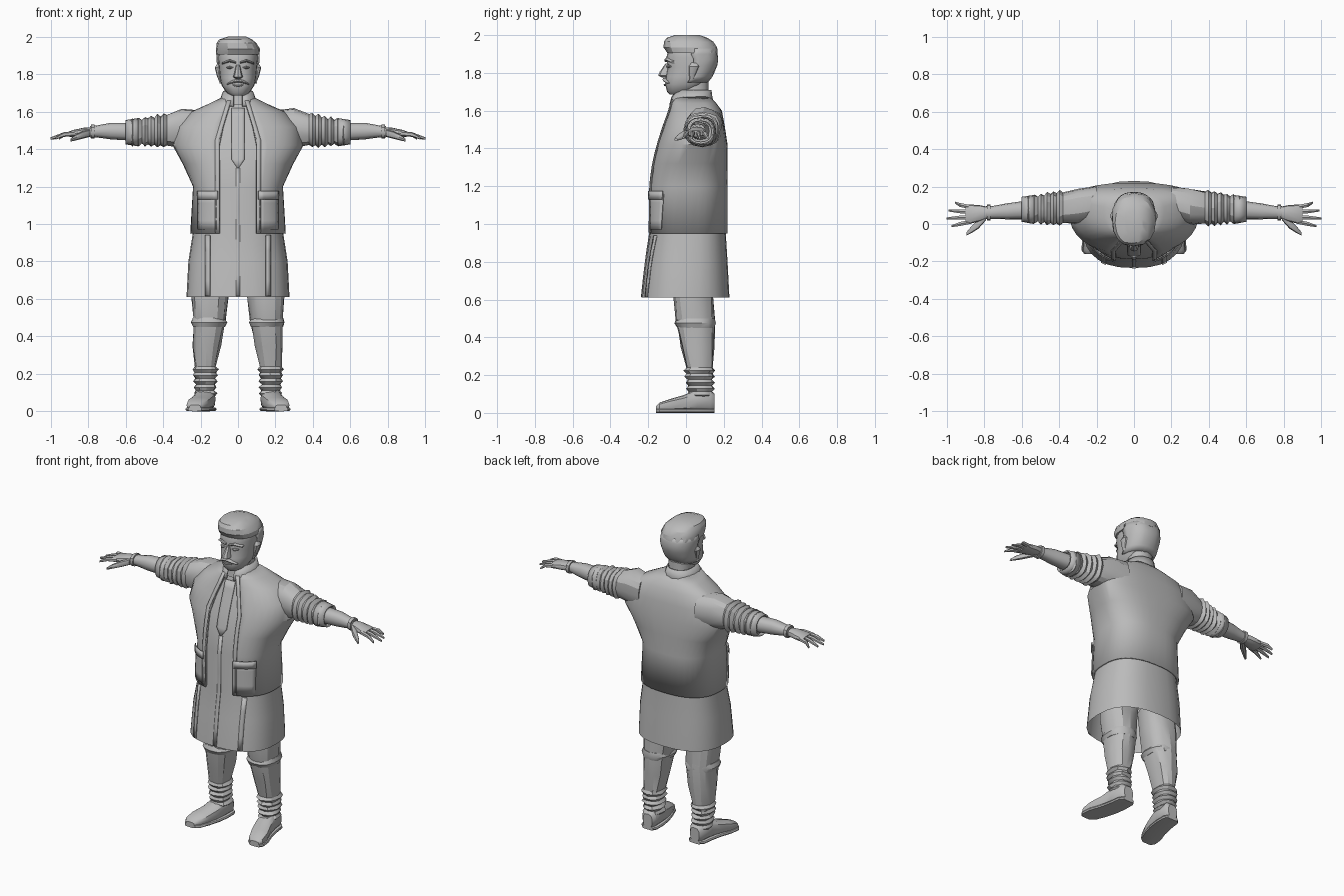
import bpy, bmesh, math, random

random.seed(4)
cube = bpy.data.objects.get("Cube")
if cube:
    bpy.data.objects.remove(cube, do_unlink=True)

grey = bpy.data.materials.new("plain grey")
grey.use_nodes = True
grey.diffuse_color = (0.5, 0.5, 0.5, 1)
bsdf = grey.node_tree.nodes["Principled BSDF"]
bsdf.inputs["Base Color"].default_value = grey.diffuse_color
bsdf.inputs["Roughness"].default_value = 0.8


def finish(name, bm, angle=35, thick=0):
    bmesh.ops.recalc_face_normals(bm, faces=bm.faces)
    mesh = bpy.data.meshes.new(name)
    bm.to_mesh(mesh)
    bm.free()
    mesh.materials.append(grey)
    ob = bpy.data.objects.new(name, mesh)
    bpy.context.collection.objects.link(ob)
    if thick:
        mod = ob.modifiers.new("thickness", "SOLIDIFY")
        mod.thickness = thick
    bpy.ops.object.select_all(action="DESELECT")
    ob.select_set(True)
    bpy.context.view_layer.objects.active = ob
    bpy.ops.object.shade_smooth_by_angle(angle=math.radians(angle))
    return ob


def angle_at(x, lo, hi, p):
    r = max((x - (lo + hi) / 2) / ((hi - lo) / 2), -1) if x < (lo + hi) / 2 \
        else min((x - (lo + hi) / 2) / ((hi - lo) / 2), 1)
    return math.copysign(math.asin(abs(r) ** (1 / p)), r)


def tube(name, sections, axis="z", n=16, p=0.85, side=1, arc=None, wrap=False,
         grow=0, jitter=0, cap=True, thick=0, angle=35):
    """Loft of (position, min a, max a, min b, max b[, widest b]) sections.
    arc(position) limits the ring to a range of a, on the front or wrapped behind."""
    bm = bmesh.new()
    rings = []
    for t, a0, a1, b0, b1, *mid in sections:
        a0, a1, b0, b1 = a0 - grow, a1 + grow, b0 - grow, b1 + grow
        ac, ra = (a0 + a1) / 2, (a1 - a0) / 2
        bc = mid[0] if mid else (b0 + b1) / 2
        start, end = 0, 2 * math.pi
        if arc:
            x0, x1 = arc(t)
            start = angle_at(x0, a0, a1, p)
            end = angle_at(x1, a0, a1, p) + (2 * math.pi if wrap else 0)
        ring = []
        for i in range(n + 1 if arc else n):
            k = start + (end - start) * i / n
            s, c = math.sin(k), math.cos(k)
            a = ac + ra * math.copysign(abs(s) ** p, s)
            rb = bc - b0 if c > 0 else b1 - bc
            b = bc - rb * math.copysign(abs(c) ** p, c)
            a += random.uniform(-jitter, jitter)
            b += random.uniform(-jitter, jitter)
            x, y, z = {"z": (a, b, t), "x": (t, a, b), "y": (a, t, b)}[axis]
            ring.append(bm.verts.new((x * side, y, z)))
        rings.append(ring)
    for low, high in zip(rings, rings[1:]):
        for i in range(len(low) - (1 if arc else 0)):
            j = (i + 1) % len(low)
            bm.faces.new((low[i], low[j], high[j], high[i]))
    if cap and not arc:
        bm.faces.new(rings[0])
        bm.faces.new(rings[-1])
    return finish(name, bm, angle, thick)


def span(sections, lo, hi, steps=4):
    """Resample a section list between two positions."""
    out = []
    for i in range(steps + 1):
        t = lo + (hi - lo) * i / steps
        for s, e in zip(sections, sections[1:]):
            if s[0] <= t <= e[0] + 1e-6:
                f = (t - s[0]) / (e[0] - s[0])
                out.append(tuple(u + (v - u) * f for u, v in zip(s, e)))
                break
    return out


def crumple(sections, lo, hi, steps, depth):
    """Resample with alternating ridges to make cloth folds."""
    out = []
    for i, (t, a0, a1, b0, b1) in enumerate(span(sections, lo, hi, steps)):
        d = depth if i % 2 else -depth
        out.append((t, a0 - d, a1 + d, b0 - d, b1 + d))
    return out


# Long tunic, open below, and the waistcoat over it
body = [(0.95, -.255, .255, -.2, .22, .02), (1.2, -.24, .24, -.2, .22, .02),
        (1.32, -.295, .295, -.18, .22, .06), (1.42, -.35, .35, -.155, .22, .09),
        (1.52, -.33, .33, -.12, .205, .1), (1.6, -.25, .25, -.09, .19, .1),
        (1.64, -.16, .16, -.08, .16, .08), (1.68, -.08, .08, -.07, .12, .04)]
skirt = [(0.61, -.275, .275, -.235, .23, 0), (0.8, -.265, .265, -.215, .22, .01),
         (0.96, -.24, .24, -.19, .21, .02)]
tunic = skirt + [(t, a + .012, b - .012, c + .012, d - .012, m)
                 for t, a, b, c, d, m in body[1:-1]]
tube("tunic", tunic, n=28, p=.8, cap=False)


def opening(z):
    return .1 if z < 1.45 else max(.035, .1 - (z - 1.45) * .3)


tube("waistcoat", body, n=36, p=.8, thick=.012, wrap=True,
     arc=lambda z: (opening(z), -opening(z)))
for s, word in ((1, "left"), (-1, "right")):
    tube(word + "_waistcoat_edge", span(body, .955, 1.66, 10), n=2, p=.8, side=s,
         grow=.006, thick=.006, arc=lambda z: (opening(z), opening(z) + .022))
    tube(word + "_pocket", span(body, .97, 1.16), n=5, p=.8, side=s,
         grow=.006, thick=.006, arc=lambda z: (.115, .215))
    tube(word + "_pocket_flap", span(body, 1.13, 1.175, 1), n=5, p=.8, side=s,
         grow=.013, thick=.006, arc=lambda z: (.11, .22))
    tube(word + "_tunic_fold", span(tunic, .615, .94), n=2, p=.8, side=s,
         grow=.006, thick=.006, arc=lambda z: (.15, .175))

# Tunic placket, with a pointed lower end, and front seam
tube("placket", span(tunic, 1.3, 1.62, 7), n=4, p=.8, grow=.007, thick=.006,
     arc=lambda z: (-min(.035, .004 + (z - 1.3) * .7), min(.035, .004 + (z - 1.3) * .7)))
tube("front_seam", span(tunic, .615, 1.3, 6), n=2, p=.8, grow=.004, thick=.004,
     arc=lambda z: (-.012, .012))

# Collar and neck
tube("neck", [(1.6, -.08, .08, -.06, .13), (1.69, -.07, .07, -.04, .12),
              (1.78, -.075, .075, -.04, .12)])
tube("collar", [(1.63, -.12, .12, -.09, .15), (1.67, -.095, .095, -.08, .14),
                (1.71, -.08, .08, -.055, .135)], thick=.01, wrap=True,
     arc=lambda z: (.025, -.025))

# Head
head = [(1.685, -.035, .035, -.085, .0, -.04), (1.7, -.06, .06, -.1, .05, -.02),
        (1.74, -.088, .088, -.11, .1, .0), (1.78, -.097, .097, -.108, .13, .03),
        (1.83, -.102, .102, -.098, .155, .04), (1.88, -.107, .107, -.105, .165, .04),
        (1.93, -.105, .105, -.09, .15, .04), (1.97, -.085, .085, -.06, .12, .03)]
tube("head", head, n=20)
tube("back_hair", span(head, 1.75, 1.93, 6), n=16, wrap=True, grow=.009, thick=.008,
     jitter=.002, arc=lambda z: (.115, -.115))
tube("top_hair", [(1.905, -.116, .116, -.1, .168), (1.935, -.118, .116, -.118, .162),
                  (1.965, -.112, .1, -.118, .145), (1.985, -.1, .075, -.105, .115),
                  (2.0, -.055, .045, -.06, .07)], n=16, jitter=.003, angle=25)

# Face
tube("nose", [(1.775, -.012, .012, -.125, -.08), (1.785, -.026, .026, -.147, -.08),
              (1.805, -.02, .02, -.14, -.08), (1.85, -.01, .01, -.108, -.08)], n=8)
tube("lower_lip", [(-.03, -.11, -.09, 1.738, 1.745), (0, -.119, -.09, 1.73, 1.743),
                   (.03, -.11, -.09, 1.738, 1.745)], axis="x", n=8)
for s, word in ((1, "left"), (-1, "right")):
    tube(word + "_moustache", [(0, -.125, -.09, 1.756, 1.774),
                               (.03, -.121, -.08, 1.75, 1.768),
                               (.06, -.1, -.06, 1.742, 1.75)], axis="x", n=8, side=s)
    tube(word + "_brow", [(.012, -.115, -.08, 1.856, 1.868),
                          (.045, -.113, -.07, 1.864, 1.88),
                          (.085, -.08, -.04, 1.852, 1.862)], axis="x", n=8, side=s)
    tube(word + "_eye", [(.025, -.1, -.08, 1.834, 1.838), (.042, -.106, -.07, 1.826, 1.844),
                         (.062, -.092, -.06, 1.832, 1.838)], axis="x", n=8, side=s)
    tube(word + "_ear", [(1.765, .09, .104, .02, .04), (1.8, .09, .116, .015, .055),
                         (1.835, .09, .125, .015, .07), (1.855, .09, .112, .03, .06)],
         n=10, side=s)

# Arms: sleeve with bunched folds, cuff, forearm and hand
sleeve = [(.2, .03, .2, 1.4, 1.61), (.3, .0, .19, 1.405, 1.615),
          (.4, -.005, .175, 1.415, 1.585), (.5, .005, .155, 1.42, 1.565),
          (.6, .015, .14, 1.425, 1.55)]
forearm = [(.57, .025, .125, 1.445, 1.54), (.68, .025, .11, 1.452, 1.54),
           (.76, .028, .095, 1.463, 1.525), (.79, .028, .095, 1.463, 1.522)]
palm = [(.775, .035, .09, 1.47, 1.515), (.82, .015, .1, 1.465, 1.515),
        (.88, .0, .105, 1.462, 1.502), (.9, .005, .1, 1.465, 1.495)]
for s, word in ((1, "left"), (-1, "right")):
    tube(word + "_sleeve", sleeve[:2] + crumple(sleeve, .38, .58, 12, .007), axis="x",
         side=s, jitter=.004, angle=25)
    tube(word + "_cuff", [(.535, .0, .155, 1.415, 1.565), (.6, .012, .145, 1.425, 1.555)],
         axis="x", side=s, thick=.01, cap=False)
    tube(word + "_forearm", forearm, axis="x", n=12, side=s)
    tube(word + "_wrist_band", [(.765, .02, .103, 1.456, 1.532),
                                (.785, .02, .103, 1.456, 1.53)],
         axis="x", n=12, side=s)
    tube(word + "_palm", palm, axis="x", n=12, side=s)
    for i, tip in enumerate((.975, 1.0, .99, .955)):
        y, fan = .012 + i * .026, (i - 1.5) * .008
        tube(f"{word}_finger_{i + 1}",
             [(.87, y - .012, y + .012, 1.47, 1.496),
              (.93, y + fan - .012, y + fan + .012, 1.465, 1.49),
              (tip, y + fan * 2 - .006, y + fan * 2 + .006, 1.45, 1.463)],
             axis="x", n=6, side=s)
    tube(word + "_thumb", [(.79, .02, .06, 1.465, 1.505), (.83, -.025, .025, 1.455, 1.495),
                           (.87, -.05, -.015, 1.445, 1.475), (.895, -.062, -.045, 1.44, 1.455)],
         axis="x", n=8, side=s)

# Legs: trousers with ankle folds, and shoes turned slightly out
leg = [(.07, .12, .225, .015, .14), (.2, .115, .235, .0, .145), (.35, .09, .24, -.025, .15),
       (.48, .065, .24, -.05, .15), (.62, .05, .25, -.065, .14), (.75, .03, .24, -.06, .14)]
shoe = [(-.16, .2, .26, .012, .035), (-.14, .175, .275, .008, .055),
        (-.08, .15, .27, .008, .075), (-.01, .13, .245, .008, .095),
        (.06, .12, .23, .008, .125), (.13, .12, .22, .008, .12), (.152, .135, .2, .012, .1)]
for s, word in ((1, "left"), (-1, "right")):
    tube(word + "_trouser_leg", crumple(leg, .08, .24, 10, .006) + leg[2:], side=s,
         n=14, jitter=.005, angle=25)
    tube(word + "_knee_fold", [(.45, .07, .24, -.048, .15), (.475, .058, .25, -.062, .155),
                               (.5, .07, .24, -.05, .15)], n=14, side=s, jitter=.004)
    tube(word + "_shoe", shoe, axis="y", n=12, p=.7, side=s)
    tube(word + "_sole", [(y, a - .006, b + .006, 0, .022) for y, a, b, *_ in shoe],
         axis="y", n=12, p=.5, side=s)
